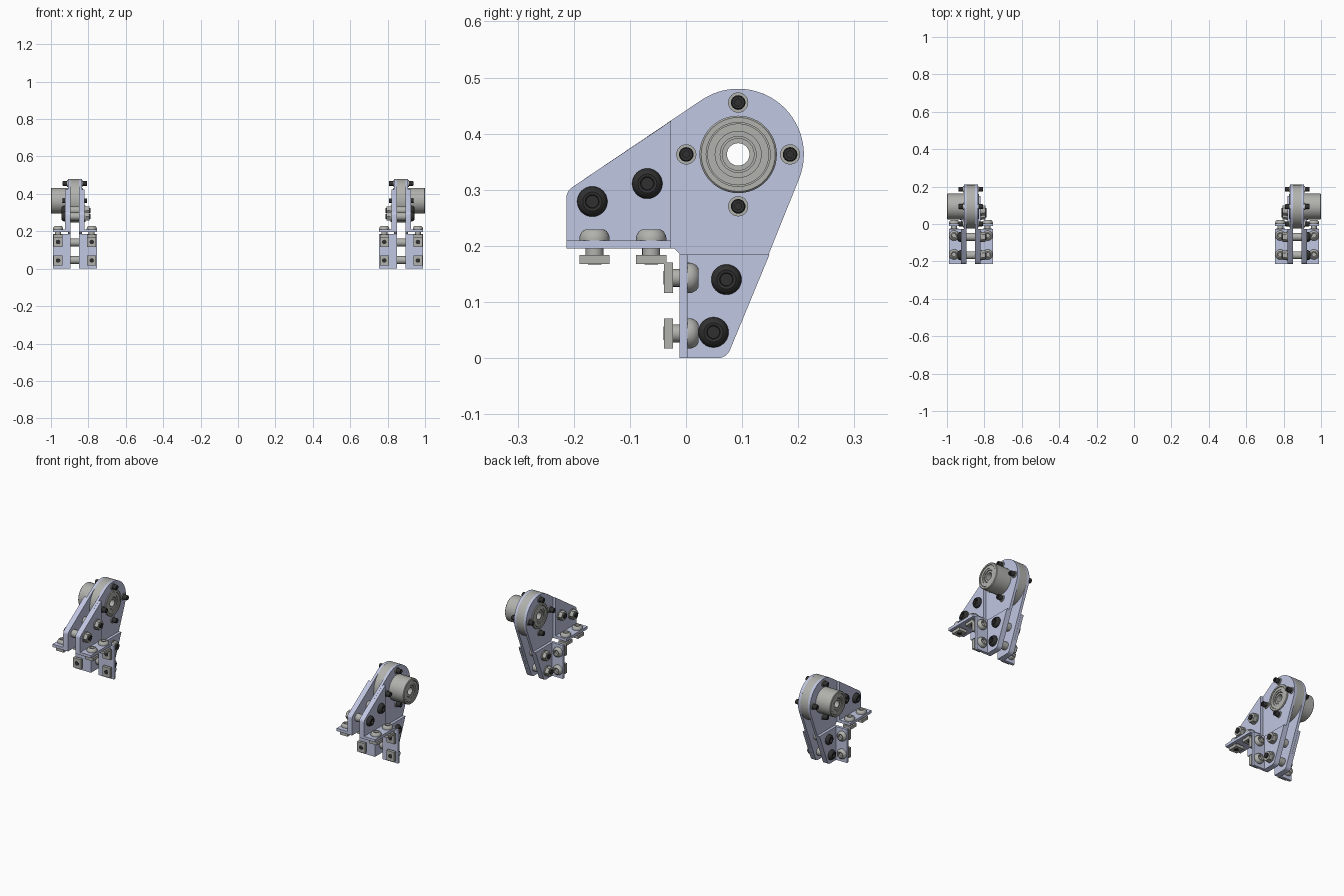
import bpy, bmesh, math
from mathutils import Vector, Matrix

cube = bpy.data.objects.get("Cube")
if cube:
    bpy.data.objects.remove(cube, do_unlink=True)


def material(name, r, g, b):
    m = bpy.data.materials.new(name)
    m.use_nodes = True
    m.diffuse_color = (r, g, b, 1)
    node = next(n for n in m.node_tree.nodes if n.type == 'BSDF_PRINCIPLED')
    node.inputs["Base Color"].default_value = (r, g, b, 1)
    return m


BLUE = material("pale blue metal", 0.53, 0.57, 0.76)
GREY = material("grey steel", 0.44, 0.44, 0.42)
BLACK = material("black steel", 0.03, 0.03, 0.03)

CX = 0.872                      # middle plane of one assembly
HUB = Vector((CX, 0.093, 0.363))
GAP, PLATE, BRACKET, FLANGE = 0.0225, 0.037, 0.052, 0.118
OUT, IN = Vector((1, 0, 0)), Vector((-1, 0, 0))
UP, BACK = Vector((0, 0, 1)), Vector((0, 1, 0))


def finish(name, bm, mat):
    """Smooth shallow edges, then mirror the part to the other assembly."""
    bmesh.ops.recalc_face_normals(bm, faces=bm.faces)
    for f in bm.faces:
        f.smooth = True
    for e in bm.edges:
        e.smooth = len(e.link_faces) == 2 and e.calc_face_angle() < 0.6
    mesh = bpy.data.meshes.new(name)
    bm.to_mesh(mesh)
    bm.free()
    mesh.materials.append(mat)
    ob = bpy.data.objects.new(name, mesh)
    bpy.context.collection.objects.link(ob)
    mod = ob.modifiers.new("mirror", 'MIRROR')
    mod.use_mirror_merge = False
    return ob


def lathe(name, profile, loc, axis, mat, sides=32, closed=False):
    """Turn (radius, height) points around an axis."""
    bm = bmesh.new()
    vs = [bm.verts.new((r, 0, h)) for r, h in profile]
    pairs = list(zip(vs, vs[1:])) + ([(vs[-1], vs[0])] if closed else [])
    edges = [bm.edges.new(p) for p in pairs]
    bmesh.ops.spin(bm, geom=vs + edges, cent=(0, 0, 0), axis=(0, 0, 1),
                   angle=math.tau, steps=sides)
    bmesh.ops.remove_doubles(bm, verts=bm.verts, dist=1e-5)
    turn = axis.to_track_quat('Z', 'Y').to_matrix().to_4x4()
    bm.transform(Matrix.Translation(loc) @ turn)
    return finish(name, bm, mat)


def rod(name, r, a, b, loc, axis, mat, sides=32):
    return lathe(name, [(0, a), (r, a), (r, b), (0, b)], loc, axis, mat, sides)


def box(name, lo, hi, mat):
    bm = bmesh.new()
    bmesh.ops.create_cube(bm, size=1)
    lo, hi = Vector(lo), Vector(hi)
    for v in bm.verts:
        v.co = (lo + hi) / 2 + v.co * (hi - lo)
    return finish(name, bm, mat)


def arc(cy, cz, r, start, end, n):
    return [(cy + r * math.cos(math.radians(start + (end - start) * i / n)),
             cz + r * math.sin(math.radians(start + (end - start) * i / n)))
            for i in range(n + 1)]


def sheet(name, outline, x0, x1, mat, hole=None):
    """Flat sheet in the side plane, with an optional hole."""
    bm = bmesh.new()
    edges = []
    for loop in [outline] + ([hole] if hole else []):
        vs = [bm.verts.new((x0, y, z)) for y, z in loop]
        edges += [bm.edges.new((vs[i - 1], vs[i])) for i in range(len(vs))]
    bmesh.ops.triangle_fill(bm, edges=edges, use_beauty=True)
    ext = bmesh.ops.extrude_face_region(bm, geom=bm.faces[:])
    moved = [g for g in ext["geom"] if isinstance(g, bmesh.types.BMVert)]
    bmesh.ops.translate(bm, verts=moved, vec=(x1 - x0, 0, 0))
    return finish(name, bm, mat)


# Outlines in (y, z)
nose = arc(-0.191, 0.286, 0.022, 180, 124, 5)
toe = arc(0.057, 0.023, 0.023, 270, 338, 5)
plate_outline = ([(-0.213, 0.195)] + nose
                 + arc(HUB.y, HUB.z, 0.117, 124, -21.5, 36)
                 + toe[::-1] + [(-0.012, 0), (-0.012, 0.186), (-0.021, 0.195)])
upper_outline = [(-0.213, 0.195)] + nose + [(-0.027, 0.4226), (-0.027, 0.195)]
lower_outline = [(-0.012, 0)] + toe + [(0.149, 0.185), (-0.012, 0.185)]
bore = arc(HUB.y, HUB.z, 0.06, 0, 350, 35)

# Button head, height above its seat
button = [(0, 0.008), (0.011, 0.008), (0.012, 0.018), (0.017, 0.019),
          (0.022, 0.016), (0.026, 0.009), (0.027, 0.004), (0.027, 0), (0, 0)]
cap = [(0, 0.012), (0.006, 0.012), (0.006, 0.024), (0.011, 0.024),
       (0.013, 0.021), (0.013, 0), (0, 0)]

through_bolts = [(-0.167, 0.279), (-0.069, 0.311), (0.072, 0.14), (0.049, 0.046)]

for s, side in ((1, "outer"), (-1, "inner")):
    axis = OUT if s > 0 else IN

    def at(offset):
        return CX + s * offset

    # Side plate and the two angle brackets on its face
    sheet(side + "_plate", plate_outline, at(GAP), at(PLATE), BLUE, bore)
    sheet(side + "_upper_bracket", upper_outline, at(PLATE), at(BRACKET), BLUE)
    sheet(side + "_lower_bracket", lower_outline, at(PLATE), at(BRACKET), BLUE)
    xs = sorted((at(BRACKET - 0.002), at(FLANGE)))
    box(side + "_upper_flange", (xs[0], -0.213, 0.195), (xs[1], -0.027, 0.21), BLUE)
    box(side + "_lower_flange", (xs[0], -0.012, 0), (xs[1], 0.003, 0.185), BLUE)

    # Slot fasteners through the flanges
    seats = [(Vector((at(0.09), y, 0.21)), UP) for y in (-0.163, -0.062)]
    seats += [(Vector((at(0.09), 0.003, z)), BACK) for z in (0.143, 0.044)]
    for seat, up in seats:
        lathe(side + "_flange_bolt", button, seat, up, GREY)
        rod(side + "_flange_shank", 0.016, -0.03, 0, seat, up, GREY, 20)
        half = Vector((0.024, 0.027, 0.027)) - 0.027 * up
        mid = seat - 0.034 * up
        box(side + "_slot_nut", mid - half - 0.008 * up, mid + half + 0.008 * up, GREY)
        rod(side + "_slot_bolt_tip", 0.012, -0.043, -0.04, seat, up, BLACK, 20)

    # Four small screws around the hub
    for i in range(4):
        a = i * math.pi / 2
        p = HUB + Vector((0, math.cos(a), math.sin(a))) * 0.0925
        rod(side + "_hub_washer", 0.018, PLATE, PLATE + 0.004, p, axis, GREY, 24)
        lathe(side + "_hub_screw", cap, p + axis * (PLATE + 0.004), axis, BLACK, 24)

# Through bolts with spacers and nuts
for y, z in through_bolts:
    p = Vector((CX, y, z))
    lathe("through_bolt_head", button, p + OUT * BRACKET, OUT, BLACK)
    rod("plate_spacer", 0.021, -GAP, GAP, p, OUT, GREY)
    rod("nut_washer", 0.028, BRACKET, BRACKET + 0.005, p, IN, GREY)
    rod("hex_nut", 0.026, BRACKET + 0.005, 0.077, p, IN, GREY, 6)
    rod("through_bolt_tip", 0.013, 0.077, 0.084, p, IN, BLACK, 20)

# Bearing housing between the plates
lathe("bearing_housing", [(0.06, -GAP), (0.117, -GAP), (0.117, GAP), (0.06, GAP)],
      HUB, OUT, GREY, 64, True)


# Hollow hub with stepped, grooved ends
def hub_end(end, r, s):
    steps = [(0.02, 0.008), (0.029, 0.008), (0.029, 0.014), (0.032, 0.014),
             (0.032, 0.005), (0.041, 0.005), (0.041, 0.002), (0.055, 0.002),
             (0.055, 0.007), (0.057, 0.007), (0.057, 0), (r - 0.003, 0), (r, 0.003)]
    return [(a, end - s * d) for a, d in steps]


lathe("hub", hub_end(0.128, 0.069, 1) + hub_end(-0.043, 0.069, -1)[::-1],
      HUB, OUT, GREY, 48, True)
